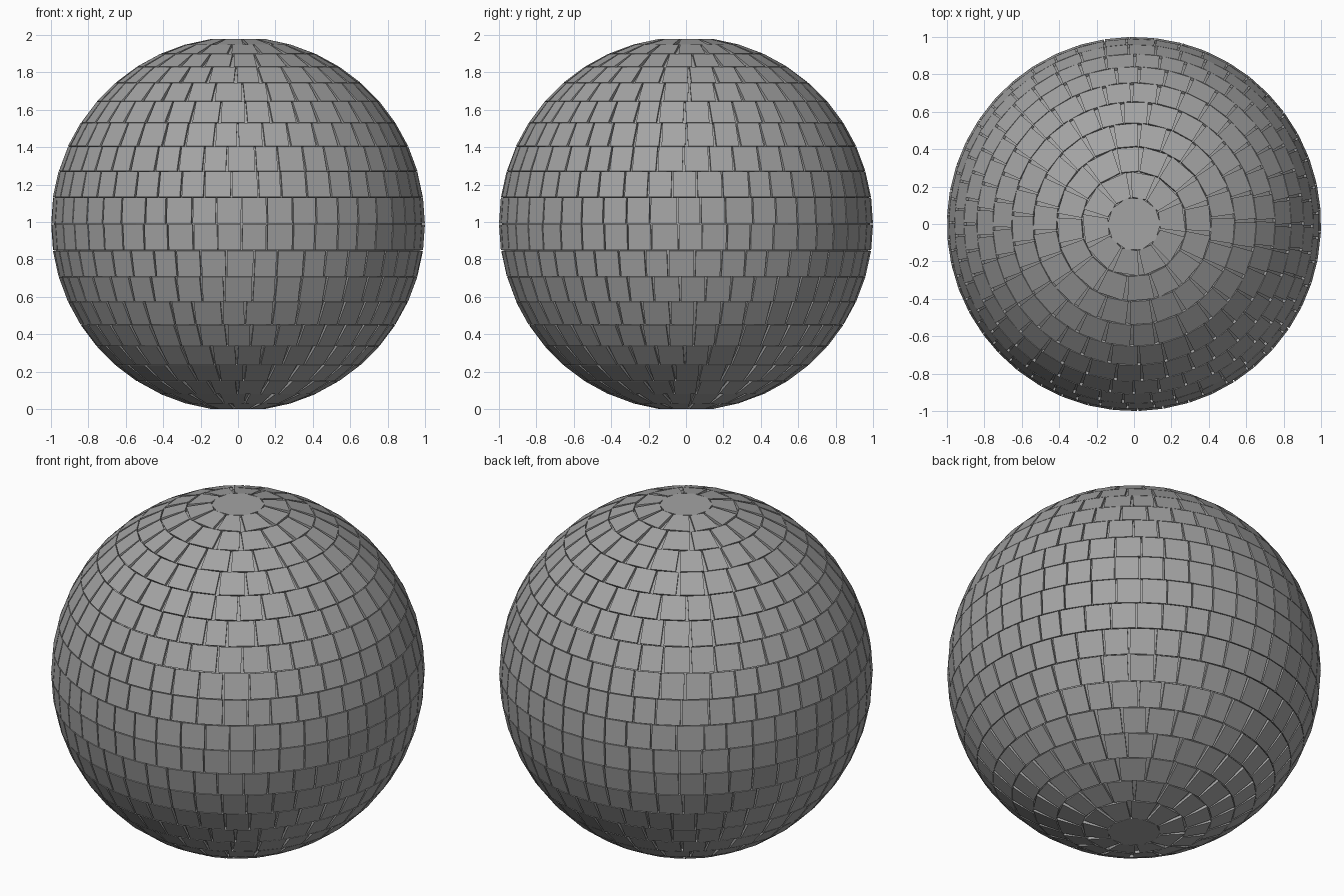
import bpy, bmesh, math, random
from mathutils import Vector

random.seed(4)
if "Cube" in bpy.data.objects:
    bpy.data.objects.remove(bpy.data.objects["Cube"], do_unlink=True)

ROWS = 22                       # bands of tiles from pole to pole
STEP = math.pi / ROWS
CENTRE = Vector((0, 0, math.cos(STEP)))
TILE = 0.137                    # tile width along the band
DEPTH = 0.97                    # inner radius of a tile


def material(name, rgb):
    mat = bpy.data.materials.new(name)
    mat.use_nodes = True
    mat.diffuse_color = (*rgb, 1)
    mat.node_tree.nodes["Principled BSDF"].inputs["Base Color"].default_value = (*rgb, 1)
    return mat


def make_object(name, bm, mat):
    bmesh.ops.recalc_face_normals(bm, faces=bm.faces)
    mesh = bpy.data.meshes.new(name)
    bm.to_mesh(mesh)
    bm.free()
    mesh.materials.append(mat)
    obj = bpy.data.objects.new(name, mesh)
    bpy.context.collection.objects.link(obj)
    return obj


def point(lat, lon, radius=1.0):
    flat = math.cos(lat)
    return CENTRE + radius * Vector((flat * math.cos(lon), flat * math.sin(lon), math.sin(lat)))


def add_slab(bm, outline):
    """Solid tile from (latitude, longitude) corners."""
    outer = [bm.verts.new(point(*c)) for c in outline]
    inner = [bm.verts.new(point(*c, DEPTH)) for c in outline]
    bm.faces.new(outer)
    bm.faces.new(inner[::-1])
    for i in range(len(outline)):
        j = (i + 1) % len(outline)
        bm.faces.new((outer[i], inner[i], inner[j], outer[j]))


grey = material("mirror grey", (0.37, 0.37, 0.37))

# Bands of flat tiles with narrow, slightly uneven joints
tiles = bmesh.new()
for row in range(1, ROWS - 1):
    low = -math.pi / 2 + row * STEP
    high = low + STEP
    mid = (low + high) / 2
    count = round(math.tau * math.cos(mid) / TILE)
    pitch = math.tau / count
    start = random.uniform(0, pitch)
    joints = [start + pitch * (i + random.uniform(-0.07, 0.07)) for i in range(count)]
    joints.append(joints[0] + math.tau)
    gap_low = 0.0035 / math.cos(low)
    gap_high = 0.0035 / math.cos(high)
    # Joints widen away from the pole, as square tiles leave wedges
    wedge = 0.06 * pitch * abs(math.sin(mid))
    if mid > 0:
        gap_low += wedge
    else:
        gap_high += wedge
    trim = 0.002
    for a, b in zip(joints, joints[1:]):
        add_slab(tiles, [(low + trim, a + gap_low), (low + trim, b - gap_low),
                         (high - trim, b - gap_high), (high - trim, a + gap_high)])
make_object("mirror_tiles", tiles, grey)

# Flat round plates at the two poles
for name, lat in (("top_cap", math.pi / 2 - STEP), ("bottom_cap", STEP - math.pi / 2)):
    cap = bmesh.new()
    add_slab(cap, [(lat, math.tau * i / 10) for i in range(10)])
    make_object(name, cap, grey)

# Inner ball seen through the joints
core = bmesh.new()
bmesh.ops.create_uvsphere(core, u_segments=64, v_segments=ROWS * 2, radius=0.983)
bmesh.ops.translate(core, verts=core.verts, vec=CENTRE)
# Flatten the poles so that they stay behind the caps
for v in core.verts:
    v.co.z = min(max(v.co.z, 0.01), 2 * CENTRE.z - 0.01)
make_object("inner_ball", core, grey)
